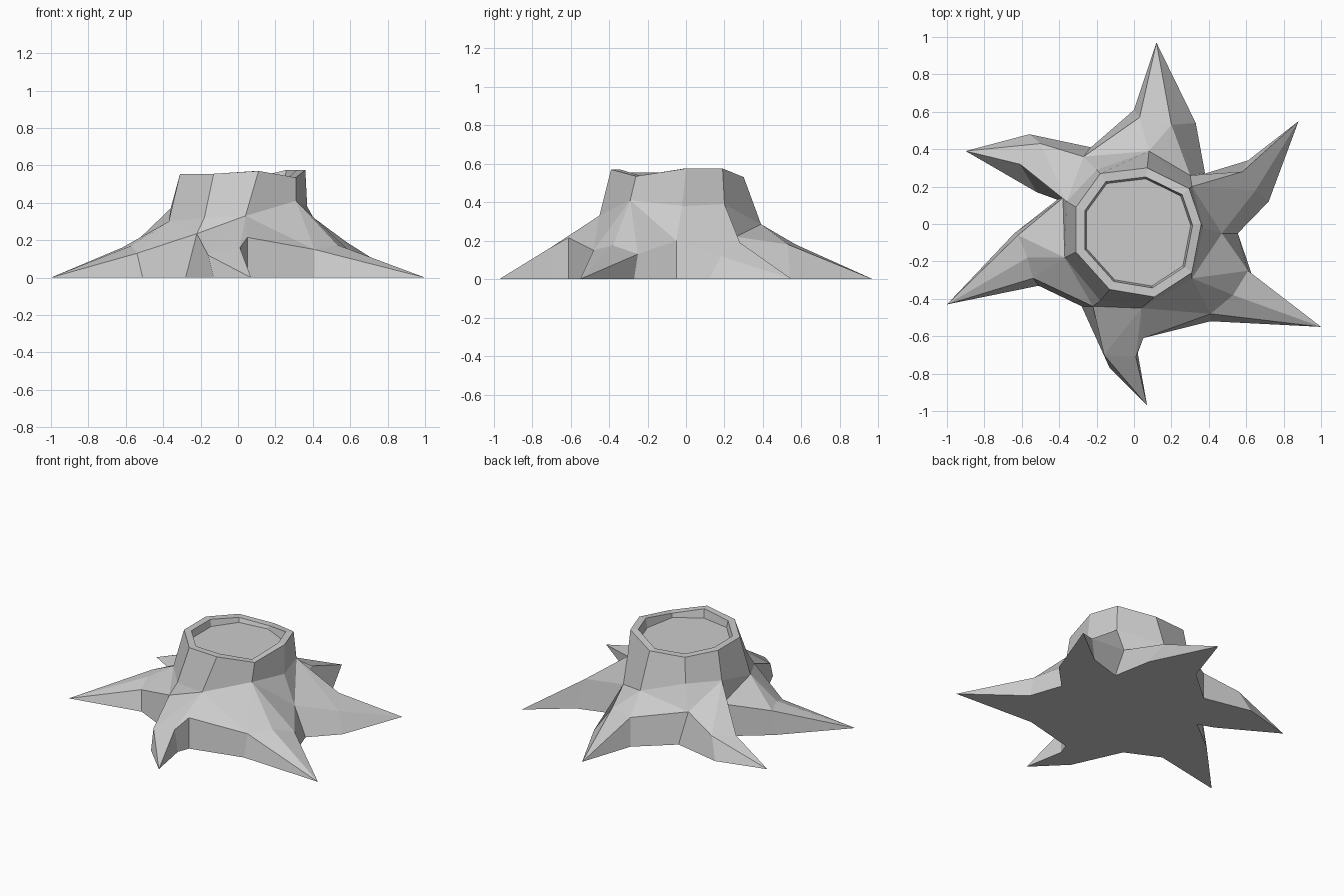
import bpy, bmesh
from mathutils import Vector

if "Cube" in bpy.data.objects:
    bpy.data.objects.remove(bpy.data.objects["Cube"])

# Valleys between roots, counterclockwise: (shoulder point, ground x, ground y)
VALLEYS = [
    ((.47, -.05, .20), .555, -.05),
    ((.30, .26, .22), .38, .27),
    ((-.27, .36, .22), -.23, .41),
    ((-.38, .14, .22), -.41, .13),
    ((-.22, -.44, .235), -.28, -.44),
    ((.05, -.61, .215), .05, -.61),
]
# Roots following each valley: tip, ground bends on both sides, ridge points
ROOTS = [
    ((.88, .55), (.72, .12), (.61, .34), [(.65, .18, .12), (.58, .28, .19)]),
    ((.12, .97), (.33, .54), (0, .61), [(.20, .53, .18), (.03, .57, .18)]),
    ((-.90, .39), (-.56, .48), (-.52, .17), [(-.50, .43, .14), (-.61, .32, .13)]),
    ((-1, -.43), (-.64, -.05), (-.51, -.33),
     [(-.62, -.06, .16), (-.57, -.18, .17), (-.54, -.29, .13)]),
    ((.07, -.97), (-.13, -.77), (.02, -.69), [(-.16, -.70, .12), (.01, -.71, .16)]),
    ((1, -.55), (.41, -.52), (.63, -.27),
     [(.41, -.48, .15), (.53, -.38, .175), (.61, -.25, .13)]),
]
# Trunk rings: waist and cut rim
WAIST = [(.37, -.02, .38), (.31, .20, .39), (.08, .39, .285), (-.20, .29, .37),
         (-.36, .12, .37), (-.37, -.18, .30), (-.18, -.41, .32), (.04, -.45, .33),
         (.31, -.29, .41)]
RIM = [(.36, 0, .575), (.295, .19, .575), (.07, .30, .53), (-.18, .27, .54),
       (-.31, .09, .555), (-.31, -.15, .555), (-.13, -.35, .555), (.11, -.39, .57),
       (.31, -.26, .535)]

bm = bmesh.new()


def ring(points):
    return [bm.verts.new(p) for p in points]


def bridge(a, b):
    """Quads between two rings of equal count."""
    n = len(a)
    for i in range(n):
        j = (i + 1) % n
        bm.faces.new((a[i], a[j], b[j], b[i]))


def zip_rings(a, b):
    """Triangles between rings of different count, shortest diagonal first."""
    i = j = 0
    while i < len(a) or j < len(b):
        p, q = a[i % len(a)], b[j % len(b)]
        pn, qn = a[(i + 1) % len(a)], b[(j + 1) % len(b)]
        step_a = j == len(b) or (i < len(a) and
                                 (pn.co - q.co).length < (qn.co - p.co).length)
        if step_a:
            bm.faces.new((p, pn, q))
            i += 1
        else:
            bm.faces.new((p, qn, q))
            j += 1


# Roots: two side walls, and a pointed top fanning from the tip
tops = ring(v[0] for v in VALLEYS)
feet = ring((v[1], v[2], 0) for v in VALLEYS)
shoulder, outline = [], []
for k, (tip, g1, g2, ridge) in enumerate(ROOTS):
    n = (k + 1) % 6
    t, a, b = ring([(*tip, 0), (*g1, 0), (*g2, 0)])
    r = ring(ridge)
    bm.faces.new((tops[k], feet[k], a, r[0]))
    bm.faces.new((r[0], a, t))
    for u, v in zip(r, r[1:]):
        bm.faces.new((u, t, v))
    bm.faces.new((r[-1], t, b))
    bm.faces.new((r[-1], b, feet[n], tops[n]))
    shoulder += [tops[k], *r]
    outline += [feet[k], a, t, b]
bm.faces.new(outline[::-1])

# Trunk, rim and sunken cut face
centre = Vector((.025, -.045, 0))


def inset(p, s, z):
    q = centre + (Vector(p) - centre) * s
    return (q.x, q.y, z)


waist, rim = ring(WAIST), ring(RIM)
lip = ring(inset(p, .86, p[2]) for p in RIM)
floor = ring(inset(p, .83, .51) for p in RIM)
zip_rings(shoulder, waist)
bridge(waist, rim)
bridge(rim, lip)
bridge(lip, floor)
bm.faces.new(floor)
bmesh.ops.recalc_face_normals(bm, faces=bm.faces)

mesh = bpy.data.meshes.new("tree_stump")
bm.to_mesh(mesh)
bm.free()
grey = bpy.data.materials.new("stump grey")
grey.diffuse_color = (.6, .6, .6, 1)
grey.use_nodes = True
grey.node_tree.nodes["Principled BSDF"].inputs["Base Color"].default_value = grey.diffuse_color
mesh.materials.append(grey)
bpy.context.collection.objects.link(bpy.data.objects.new("tree_stump", mesh))
